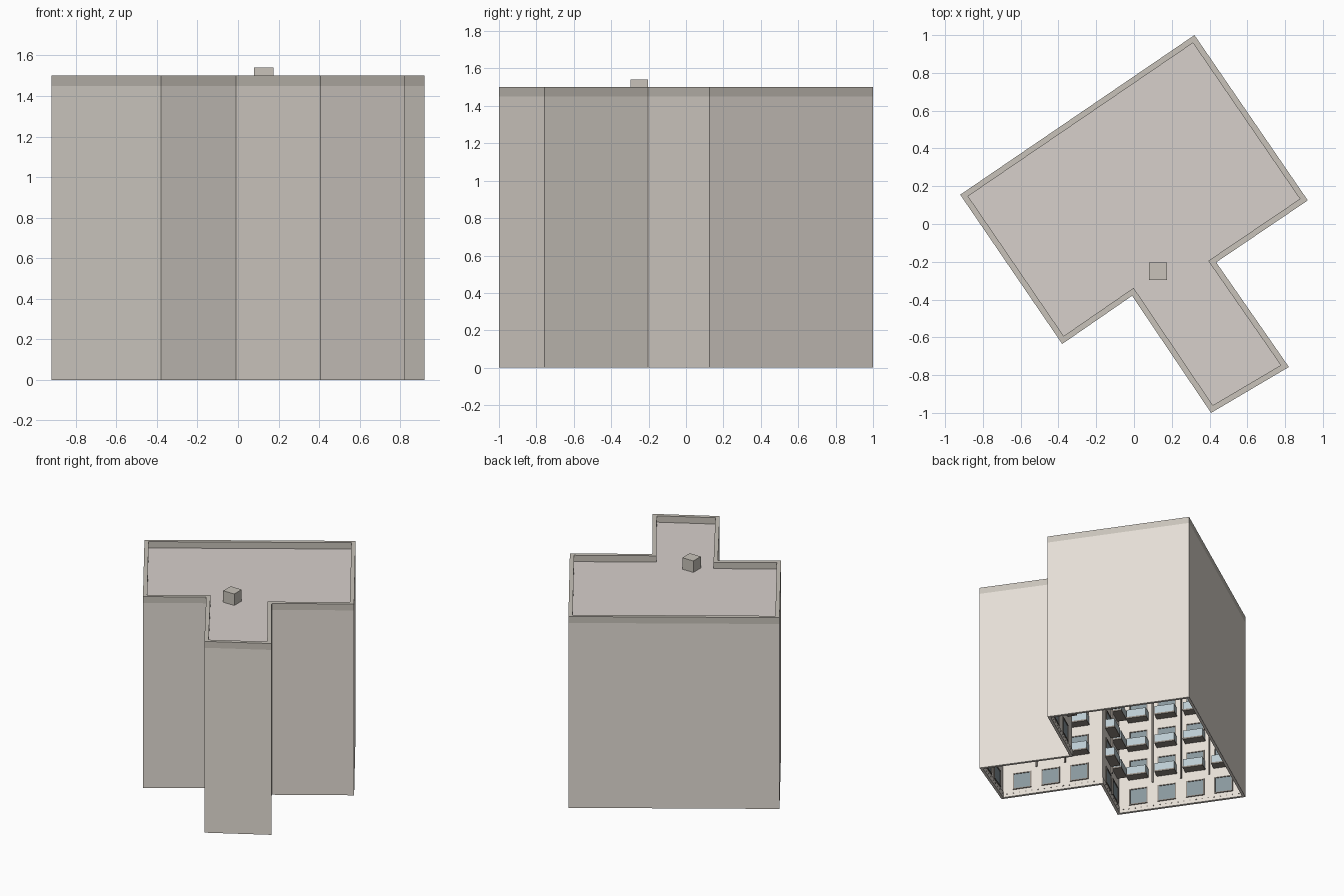
import bpy, bmesh
from mathutils import Vector, Matrix

if "Cube" in bpy.data.objects:
    bpy.data.objects.remove(bpy.data.objects["Cube"])

# T-shaped footprint, counter-clockwise
FOOT = [Vector(p) for p in [(0.92, 0.125), (0.32, 1.0), (-0.92, 0.155), (-0.38, -0.635),
                            (-0.01, -0.38), (0.408, -1.0), (0.82, -0.757), (0.435, -0.203)]]
COLUMNS = [4, 6, 4, 2, 3, 2, 3, 2]      # window columns per wall
N = len(FOOT)
ROOF, TOP, FLOOR = 1.45, 1.5, 0.238
WALL_T = 0.014


def mat(name, col):
    m = bpy.data.materials.new(name)
    m.diffuse_color = (*col, 1)
    m.use_nodes = True
    m.node_tree.nodes["Principled BSDF"].inputs["Base Color"].default_value = m.diffuse_color
    return m


CREAM = mat("cream", (0.78, 0.73, 0.67))
COPING = mat("coping", (0.58, 0.545, 0.49))
ROOFING = mat("roofing", (0.68, 0.63, 0.60))
GLASS = mat("glass", (0.25, 0.31, 0.34))
RAIL = mat("rail_glass", (0.50, 0.60, 0.64))
DARK = mat("dark_trim", (0.28, 0.25, 0.22))


def finish(bm, name, material):
    bmesh.ops.recalc_face_normals(bm, faces=bm.faces)
    me = bpy.data.meshes.new(name)
    bm.to_mesh(me)
    bm.free()
    ob = bpy.data.objects.new(name, me)
    me.materials.append(material)
    bpy.context.collection.objects.link(ob)
    return ob


def inset(t):
    """Footprint moved inward by t, with mitred corners."""
    out = []
    for i, p in enumerate(FOOT):
        d0 = (p - FOOT[i - 1]).normalized()
        d1 = (FOOT[(i + 1) % N] - p).normalized()
        n0, n1 = Vector((-d0.y, d0.x)), Vector((-d1.y, d1.x))
        out.append(p + (n0 + n1) * t / (1 + n0.dot(n1)))
    return out


def ring(name, t0, t1, z0, z1, material):
    """Closed band following the footprint between two insets."""
    bm = bmesh.new()
    loops = [[bm.verts.new((p.x, p.y, z)) for p in inset(t)]
             for t, z in [(t0, z0), (t0, z1), (t1, z1), (t1, z0)]]
    for k in range(4):
        a, b = loops[k], loops[(k + 1) % 4]
        for i in range(N):
            j = (i + 1) % N
            bm.faces.new((a[i], a[j], b[j], b[i]))
    return finish(bm, name, material)


# Outer shell, parapet and inner plinth
ring("outer_walls", 0, WALL_T, 0, ROOF, CREAM)
ring("parapet", 0, 0.03, ROOF, TOP, COPING)
ring("plinth", WALL_T, WALL_T + 0.006, 0, 0.048, CREAM)

# Recessed flat roof
bm = bmesh.new()
bm.faces.new([bm.verts.new((p.x, p.y, ROOF)) for p in inset(0.005)])
roof = finish(bm, "roof", ROOFING)

# Facade parts are gathered per type: they face into the open shell
PARTS = {k: bmesh.new() for k in
         ("window_frames", "window_panes", "balcony_slabs", "balcony_rails", "drain_pipes", "plinth_vents")}


def box(part, frame, s, d, z):
    """Box spanning s along the wall, d inward from it, z upward."""
    size = Matrix.Diagonal((s[1] - s[0], d[1] - d[0], z[1] - z[0], 1))
    mid = Matrix.Translation(((s[0] + s[1]) / 2, (d[0] + d[1]) / 2, (z[0] + z[1]) / 2))
    bmesh.ops.create_cube(PARTS[part], size=1, matrix=frame @ mid @ size)


for i in range(N):
    p, q = FOOT[i], FOOT[(i + 1) % N]
    L = (q - p).length
    a = (q - p).normalized()
    frame = Matrix(((a.x, -a.y, 0, p.x), (a.y, a.x, 0, p.y), (0, 0, 1, 0), (0, 0, 0, 1)))
    w0 = WALL_T
    n = COLUMNS[i]
    step = L / (n + 0.5)
    for c in range(n):
        s = step * (c + 0.75)
        for f in range(6):
            z = 0.06 + f * FLOOR
            # window: sill, head, jambs and pane
            box("window_panes", frame, (s - .063, s + .063), (w0, w0 + .003), (z, z + .125))
            for e in (-1, 1):
                x = s + e * .065
                box("window_frames", frame, (x - .004, x + .004), (w0, w0 + .008), (z, z + .125))
            for y in (z, z + .125):
                box("window_frames", frame, (s - .069, s + .069), (w0, w0 + .008), (y - .004, y + .004))
            # balcony on every upper floor
            if f:
                b = z - .02
                box("balcony_slabs", frame, (s - .075, s + .075), (w0, w0 + .07), (b - .012, b))
                box("balcony_rails", frame, (s - .073, s + .073), (w0 + .064, w0 + .068), (b, b + .06))
                for e in (-1, 1):
                    x = s + e * .071
                    box("balcony_rails", frame, (x - .002, x + .002), (w0, w0 + .064), (b, b + .06))
        # drain pipe between columns
        if c < n - 1:
            x = s + step / 2
            box("drain_pipes", frame, (x - .005, x + .005), (w0, w0 + .012), (.22, ROOF))
    # row of small vents in the plinth
    k = int(L / 0.045)
    for v in range(1, k):
        x = L * v / k
        box("plinth_vents", frame, (x - .005, x + .005), (w0 + .006, w0 + .008), (.022, .030))

for name, m in zip(PARTS, (DARK, GLASS, DARK, RAIL, DARK, DARK)):
    finish(PARTS[name], name, m)

# Roof vent box
bm = bmesh.new()
bmesh.ops.create_cube(bm, size=1, matrix=Matrix.Translation((0.127, -0.25, 1.495))
                      @ Matrix.Diagonal((0.096, 0.092, 0.09, 1)))
finish(bm, "roof_vent", COPING)
